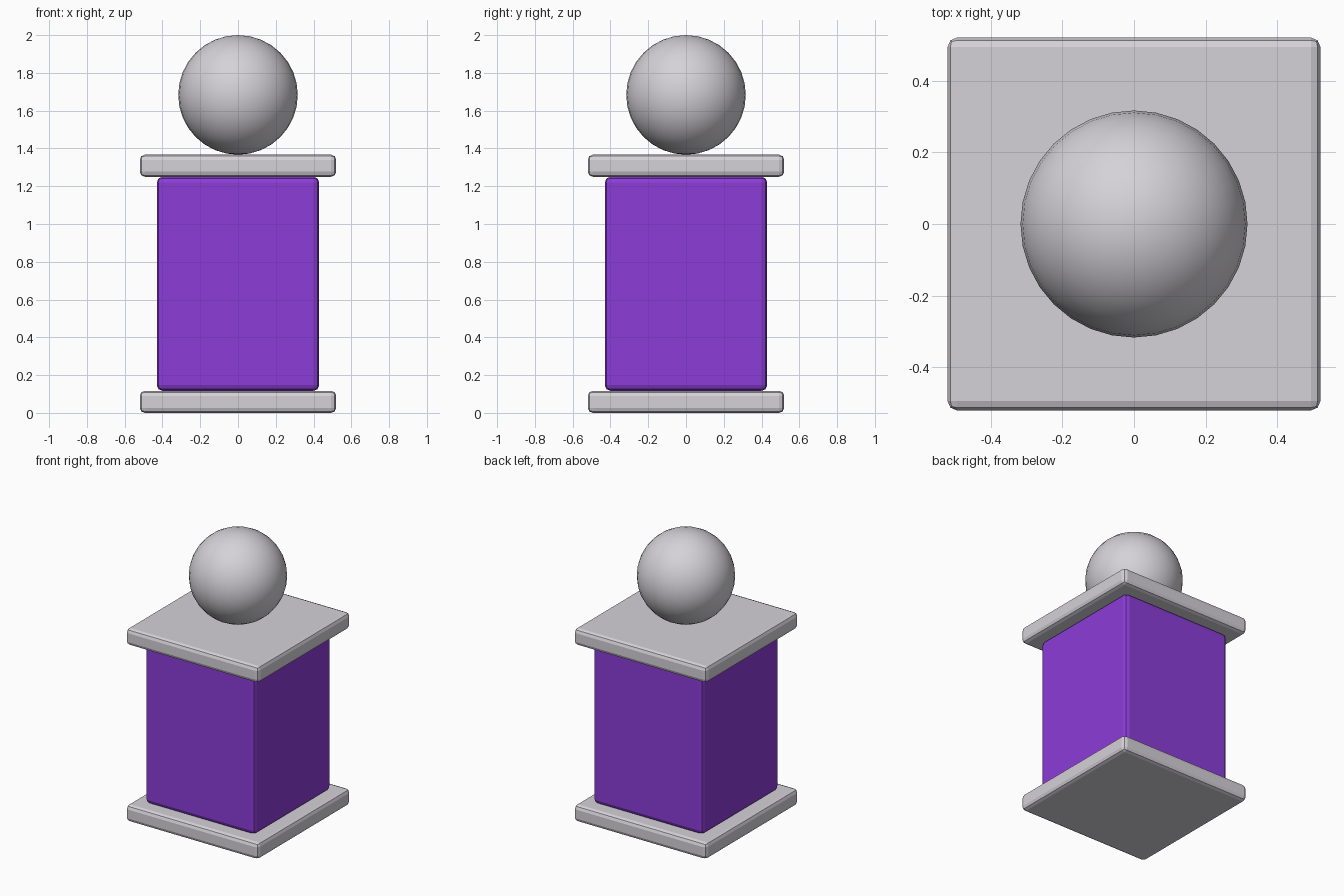
import bpy

if "Cube" in bpy.data.objects:
    bpy.data.objects.remove(bpy.data.objects["Cube"])


def srgb(r, g, b):
    """Convert 0-255 display values to a linear colour."""
    lin = [c / 255 / 12.92 if c <= 10 else ((c / 255 + 0.055) / 1.055) ** 2.4
           for c in (r, g, b)]
    return (*lin, 1.0)


def material(name, rgb):
    mat = bpy.data.materials.new(name)
    mat.diffuse_color = srgb(*rgb)
    mat.use_nodes = True
    mat.node_tree.nodes["Principled BSDF"].inputs["Base Color"].default_value = mat.diffuse_color
    return mat


stone = material("pale_grey", (213, 210, 216))
purple = material("purple", (140, 61, 216))


def block(name, half, z0, z1, mat, bevel):
    """Square block with rounded edges between two heights."""
    bpy.ops.mesh.primitive_cube_add(size=1, location=(0, 0, (z0 + z1) / 2))
    ob = bpy.context.object
    ob.name = name
    ob.scale = (2 * half, 2 * half, z1 - z0)
    bpy.ops.object.transform_apply(location=False, rotation=False, scale=True)
    mod = ob.modifiers.new("rounded_edges", 'BEVEL')
    mod.width = bevel
    mod.segments = 2
    ob.data.materials.append(mat)
    return ob


# Pillar: base slab, shaft and cap slab stacked up
block("base_slab", 0.52, 0.0, 0.117, stone, 0.027)
block("pillar_shaft", 0.43, 0.117, 1.25, purple, 0.03)
block("cap_slab", 0.52, 1.25, 1.367, stone, 0.027)

# Ball finial resting on the cap
radius = 0.3165
bpy.ops.mesh.primitive_uv_sphere_add(segments=32, ring_count=16, radius=radius,
                                     location=(0, 0, 2 - radius))
ball = bpy.context.object
ball.name = "ball_finial"
ball.data.materials.append(stone)
bpy.ops.object.shade_smooth()
